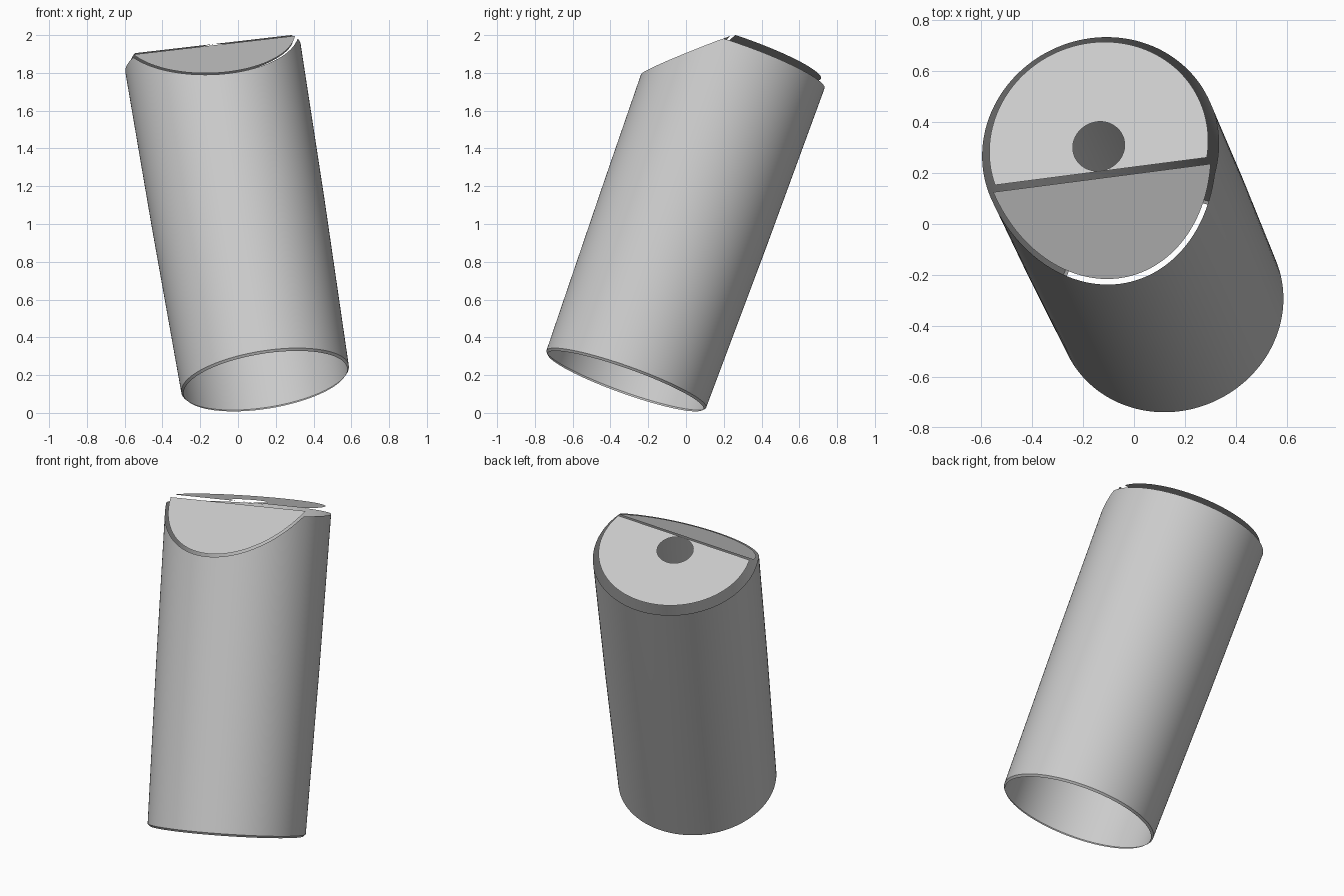
import bpy, bmesh, math
from mathutils import Matrix, Vector

if "Cube" in bpy.data.objects:
    bpy.data.objects.remove(bpy.data.objects["Cube"])

grey = bpy.data.materials.new("light_grey")
grey.use_nodes = True
grey.diffuse_color = (0.6, 0.6, 0.6, 1)
grey.node_tree.nodes["Principled BSDF"].inputs["Base Color"].default_value = (0.6, 0.6, 0.6, 1)

# Tilted frame of the tube: across, back and axis directions
axis = Vector((-0.151, 0.333, 0.931)).normalized()
across = Vector((0.985, 0.129, 0.117))
across = (across - across.dot(axis) * axis).normalized()
back = axis.cross(across)
base = Vector((0.145, -0.32, 0.168))
frame = Matrix.Translation(base) @ Matrix((across, back, axis)).transposed().to_4x4()

SIDES = 128
RIM = 1.835


def slope(v):
    """Height of the slanted front cut at depth v."""
    return 1.865 + 0.844 * (v + 0.126)


def finish(bm, name):
    bmesh.ops.transform(bm, matrix=frame, verts=bm.verts)
    mesh = bpy.data.meshes.new(name)
    bm.to_mesh(mesh)
    bm.free()
    mesh.materials.append(grey)
    obj = bpy.data.objects.new(name, mesh)
    bpy.context.collection.objects.link(obj)
    return obj


def arc(radius, start, end, steps):
    for i in range(steps + 1):
        a = start + (end - start) * i / steps
        yield radius * math.cos(a), radius * math.sin(a)


def loop(bm, points):
    verts = [bm.verts.new(p) for p in points]
    return [bm.edges.new((a, b)) for a, b in zip(verts, verts[1:] + verts[:1])]


# Open tube: rolled-in foot, slight taper, top trimmed by the slanted cut
bm = bmesh.new()
rings = []
for radius, height in ((0.438, 0), (0.449, 0.012), (0.463, 0.95), (0.47, RIM)):
    ring = []
    for i in range(SIDES):
        a = math.tau * i / SIDES
        x, y = radius * math.cos(a), radius * math.sin(a)
        z = min(RIM, slope(y)) if height == RIM else height
        ring.append(bm.verts.new((x, y, z)))
    rings.append(ring)
for low, high in zip(rings, rings[1:]):
    for i in range(SIDES):
        j = (i + 1) % SIDES
        bm.faces.new((low[i], low[j], high[j], high[i]))
tube = finish(bm, "tube_wall")
bpy.context.view_layer.objects.active = tube
tube.select_set(True)
bpy.ops.object.shade_smooth_by_angle(angle=math.radians(30))

# Flat lid floating just above the rim, with a round hole
bm = bmesh.new()
cut = math.asin(0.105 / 0.435)
edges = loop(bm, [(x, y, 1.878) for x, y in arc(0.435, -cut, math.pi + cut, 80)])
edges += loop(bm, [(x, y, 1.878) for x, y in list(arc(0.103, 0, math.tau, 48))[:-1]])
bmesh.ops.triangle_fill(bm, use_beauty=True, edges=edges, normal=(0, 0, 1))
finish(bm, "lid_plate")

# Slanted front plate, separated from the wall and lid by a narrow gap
bm = bmesh.new()
cut = math.asin(0.128 / 0.452)
bm.faces.new([bm.verts.new((x, y, slope(y)))
              for x, y in arc(0.452, math.pi + cut, math.tau - cut, 64)])
finish(bm, "front_plate")
